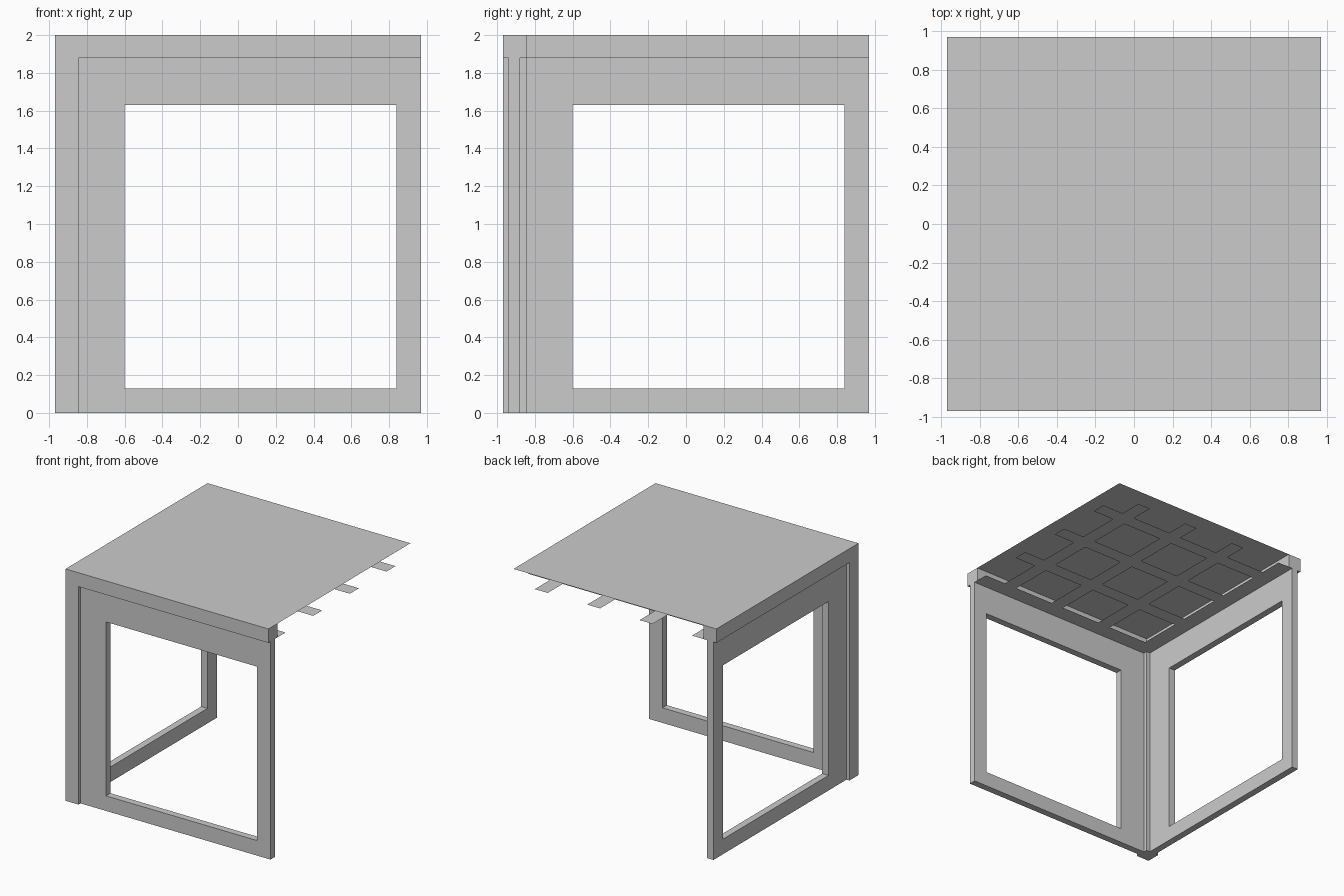
import bpy, bmesh, math

if "Cube" in bpy.data.objects:
    bpy.data.objects.remove(bpy.data.objects["Cube"])

OUT, INN, END = -0.968, -0.845, 0.968   # outer face, inner face of trim, open end
BEAM, TOP = 1.88, 2.0


def finish(name, bm, solid=True):
    bmesh.ops.remove_doubles(bm, verts=bm.verts, dist=1e-5)
    if solid:
        bmesh.ops.recalc_face_normals(bm, faces=bm.faces)
    me = bpy.data.meshes.new(name)
    bm.to_mesh(me)
    bm.free()
    ob = bpy.data.objects.new(name, me)
    bpy.context.collection.objects.link(ob)
    return ob


def cell_solid(name, cuts, filled, open_top=False, dissolve=False):
    """Welded solid made of the filled cells of a grid of cut planes."""
    bm = bmesh.new()
    for cell in filled:
        for axis in range(3):
            for side in (0, 1):
                near = list(cell)
                near[axis] += 2 * side - 1
                if tuple(near) in filled:
                    continue
                if open_top and axis == 2 and side and cell[2] == len(cuts[2]) - 2:
                    continue
                corners = []
                for a, b in ((0, 0), (1, 0), (1, 1), (0, 1)):
                    step = [0, 0, 0]
                    step[axis], step[(axis + 1) % 3], step[(axis + 2) % 3] = side, a, b
                    corners.append(bm.verts.new([cuts[k][cell[k] + step[k]] for k in range(3)]))
                bm.faces.new(corners)
    bmesh.ops.remove_doubles(bm, verts=bm.verts, dist=1e-5)
    if dissolve:
        bmesh.ops.dissolve_limit(bm, angle_limit=math.radians(1),
                                 verts=bm.verts, edges=bm.edges)
    return finish(name, bm)


# Corner post with the two top beams, closed above by the roof sheet
cell_solid("corner_post_and_beams",
           ([OUT, INN, END], [OUT, INN, END], [0, BEAM, TOP]),
           {(0, 0, 0), (0, 0, 1), (1, 0, 1), (0, 1, 1)}, open_top=True, dissolve=True)

# Recessed wall panels with a window opening, front and left
along = [INN, -0.6, 0.84, END]
across = [-0.94, -0.88]
height = [0, 0.13, 1.63, BEAM]
ring = [(i, k) for i in range(3) for k in range(3) if (i, k) != (1, 1)]
cell_solid("front_window_wall", (along, across, height), {(i, 0, k) for i, k in ring})
cell_solid("left_window_wall", (across, along, height), {(0, i, k) for i, k in ring})

# Thin roof sheet
bm = bmesh.new()
bm.faces.new([bm.verts.new((x, y, TOP)) for x, y in
              ((OUT, OUT), (END, OUT), (END, END), (OUT, END))])
finish("roof_sheet", bm, solid=False)

# Ceiling lattice: four flat strips each way, running out to the open edges
cuts = [INN]
for n in range(4):
    edge = -0.735 + 0.5 * n
    cuts += ([edge - 0.123] if n else []) + [edge]
cuts.append(END)
bm = bmesh.new()
for i in range(len(cuts) - 1):
    for j in range(len(cuts) - 1):
        if i % 2 == 0 or j % 2 == 0:
            x0, x1, y0, y1 = cuts[i], cuts[i + 1], cuts[j], cuts[j + 1]
            bm.faces.new([bm.verts.new((x, y, BEAM)) for x, y in
                          ((x0, y0), (x0, y1), (x1, y1), (x1, y0))])
finish("ceiling_lattice", bm, solid=False)
